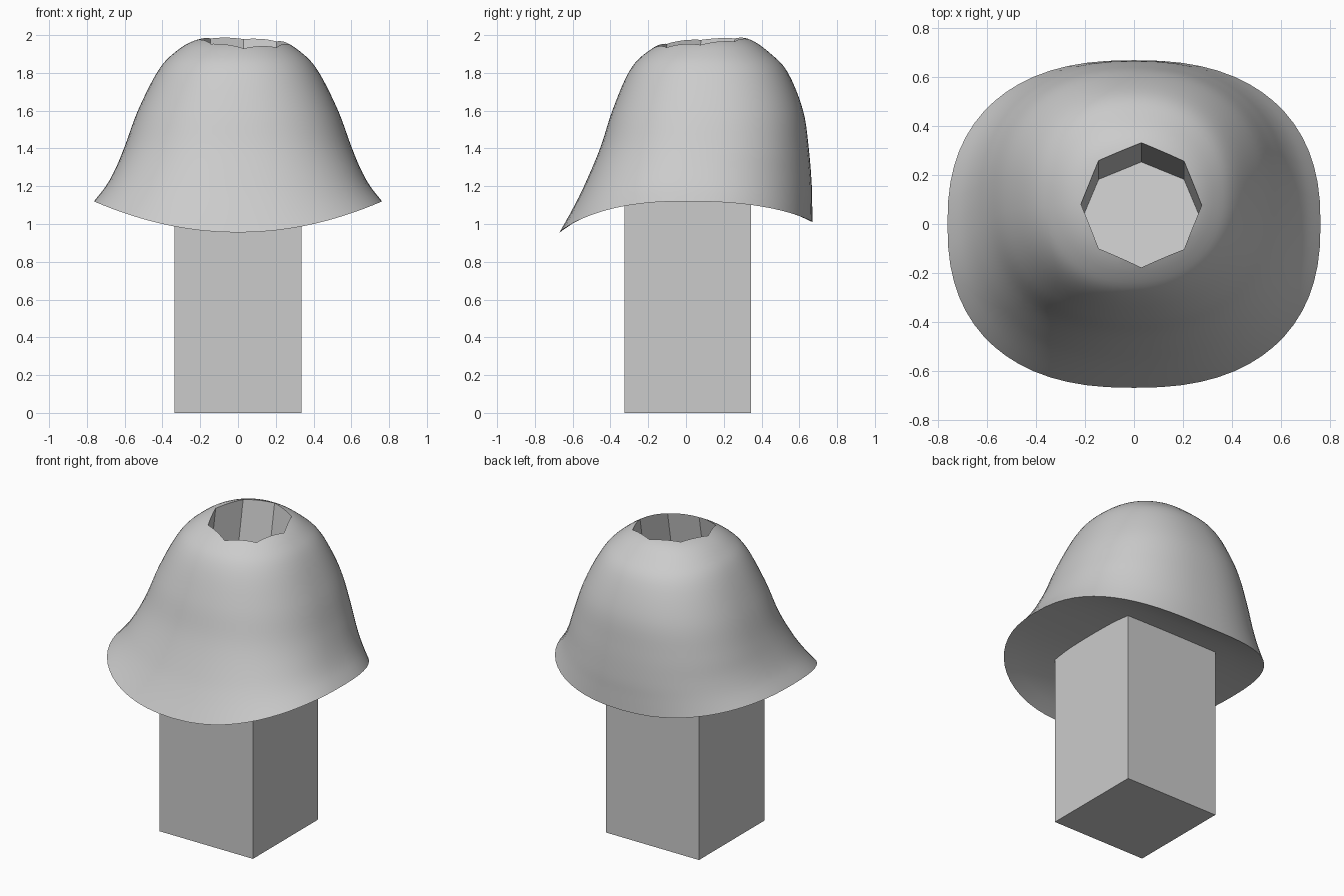
import bpy, bmesh, math
from mathutils import Matrix, Vector

if "Cube" in bpy.data.objects:
    bpy.data.objects.remove(bpy.data.objects["Cube"], do_unlink=True)

grey = bpy.data.materials.new("plain grey")
grey.use_nodes = True
grey.diffuse_color = (0.6, 0.6, 0.6, 1)
grey.node_tree.nodes["Principled BSDF"].inputs["Base Color"].default_value = (0.6, 0.6, 0.6, 1)


def make_object(name, bm):
    bmesh.ops.recalc_face_normals(bm, faces=bm.faces)
    mesh = bpy.data.meshes.new(name)
    bm.to_mesh(mesh)
    bm.free()
    mesh.materials.append(grey)
    obj = bpy.data.objects.new(name, mesh)
    bpy.context.collection.objects.link(obj)
    return obj


# Bell sections from rim to crown: front y, front z, back y, back z, half width, side z
SECTIONS = [
    (-0.67, 0.955, 0.67, 1.01, 0.763, 1.12),
    (-0.60, 1.08, 0.668, 1.11, 0.70, 1.20),
    (-0.54, 1.20, 0.665, 1.22, 0.65, 1.29),
    (-0.455, 1.40, 0.65, 1.40, 0.60, 1.41),
    (-0.39, 1.60, 0.62, 1.60, 0.53, 1.60),
    (-0.305, 1.80, 0.54, 1.80, 0.43, 1.80),
    (-0.22, 1.90, 0.45, 1.90, 0.345, 1.90),
    (-0.09, 1.97, 0.33, 1.98, 0.22, 1.975),
    (0.12, 2.005, 0.16, 2.005, 0.02, 2.005),
]
SIDES, STEPS = 64, 5


def smooth_rows(rows):
    """Catmull-Rom interpolation through the section rows."""
    out = []
    for i in range(len(rows) - 1):
        quad = [rows[max(i - 1, 0)], rows[i], rows[i + 1], rows[min(i + 2, len(rows) - 1)]]
        for s in range(STEPS):
            t = s / STEPS
            out.append([0.5 * (2 * b + (c - a) * t + (2 * a - 5 * b + 4 * c - d) * t ** 2
                               + (3 * b - a - 3 * c + d) * t ** 3) for a, b, c, d in zip(*quad)])
    return out + [rows[-1]]


def ring(row, n):
    front_y, front_z, back_y, back_z, half, side_z = row
    mid, depth = (front_y + back_y) / 2, (back_y - front_y) / 2
    pts = []
    for k in range(SIDES):
        a = 2 * math.pi * k / SIDES
        u, v = [math.copysign(abs(f(a)) ** (2 / n), f(a)) for f in (math.cos, math.sin)]
        end_z = back_z if v > 0 else front_z
        pts.append(Vector((half * u, mid + depth * v, side_z + (end_z - side_z) * (1 - u * u))))
    return pts


# Bell: outer skin plus a gently arched underside
rows = smooth_rows(SECTIONS)
loops = [ring(r, 2.4 - 0.3 * i / len(rows)) for i, r in enumerate(rows)]
rim = loops[0]
under = []
for t in (0.04, 0.25, 0.5, 0.75, 0.9):
    under.append([Vector((p.x * t, p.y * t, 1.125 + (p.z - 1.125) * t ** 3)) for p in rim])
bm = bmesh.new()
verts = [[bm.verts.new(p) for p in loop] for loop in under + loops]
for low, high in zip(verts, verts[1:]):
    for k in range(SIDES):
        j = (k + 1) % SIDES
        bm.faces.new((low[k], low[j], high[j], high[k]))
bm.faces.new(verts[0])
bm.faces.new(verts[-1])
bell = make_object("bell_cap", bm)

# Leaning eight-sided socket cut into the crown
bm = bmesh.new()
bmesh.ops.create_cone(bm, cap_ends=True, segments=8, radius1=0.247, radius2=0.247, depth=0.8)
lean = Matrix.Rotation(math.radians(-10), 4, 'X')
bm.transform(Matrix.Translation((0.03, 0.08, 1.97)) @ lean)
cutter = make_object("socket_cutter", bm)
cutter.hide_render = True
cutter.hide_viewport = False
cut = bell.modifiers.new("socket", 'BOOLEAN')
cut.operation, cut.solver, cut.object = 'DIFFERENCE', 'EXACT', cutter
bpy.ops.object.select_all(action='DESELECT')
bpy.context.view_layer.objects.active = bell
bell.select_set(True)
bpy.ops.object.modifier_apply(modifier=cut.name)
bpy.ops.object.shade_smooth_by_angle(angle=math.radians(35))
bpy.data.objects.remove(cutter, do_unlink=True)

# Square post, reaching a little way inside the bell
bm = bmesh.new()
bmesh.ops.create_cube(bm, size=1, matrix=Matrix.Translation((0, 0.01, 0.65))
                      @ Matrix.Diagonal((0.67, 0.67, 1.3, 1)))
make_object("square_post", bm)
